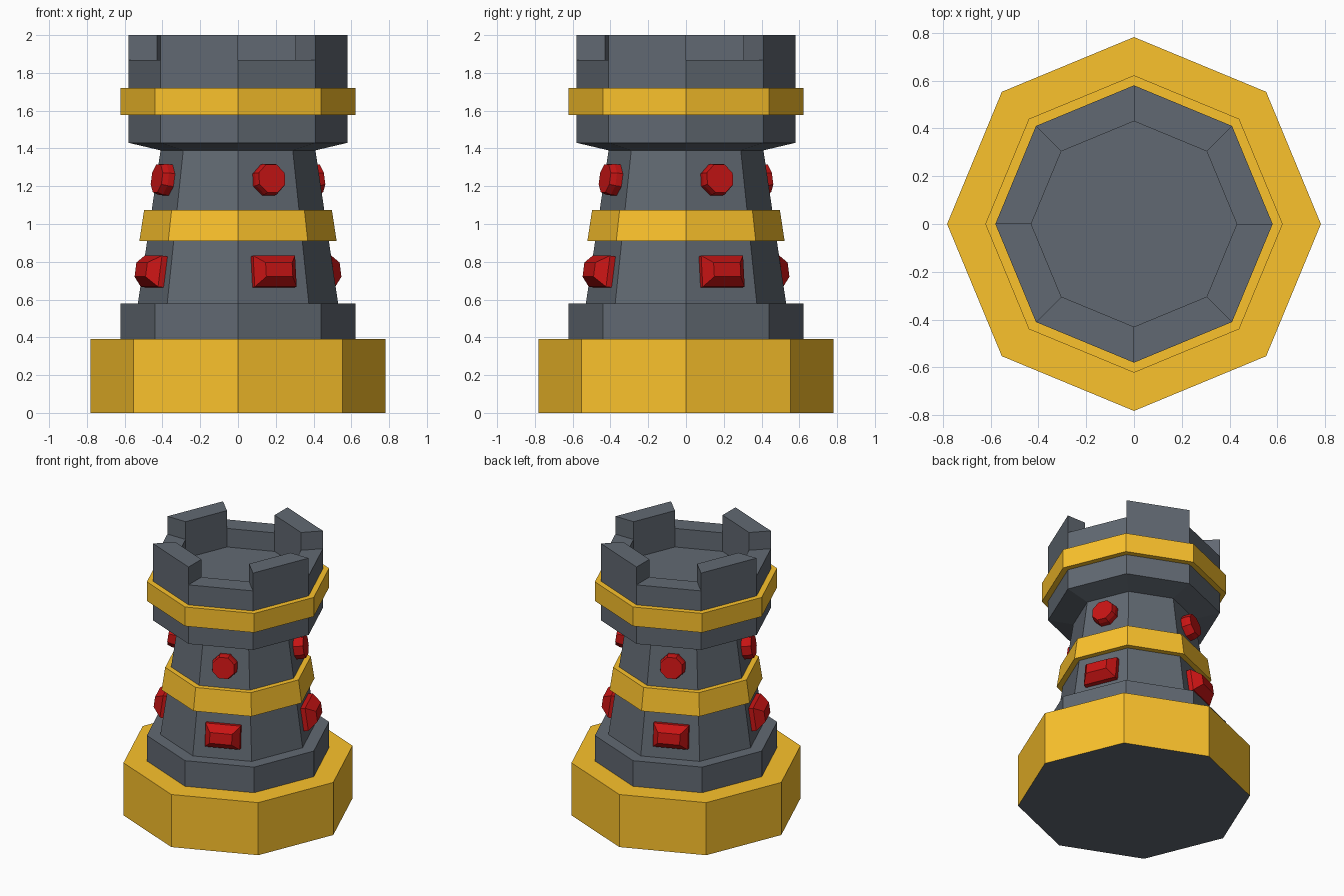
import bpy, bmesh
from math import cos, sin, pi, radians, atan2
from mathutils import Matrix

if "Cube" in bpy.data.objects:
    bpy.data.objects.remove(bpy.data.objects["Cube"])

SIDES = 8


def material(name, color):
    m = bpy.data.materials.new(name)
    m.diffuse_color = color
    m.use_nodes = True
    m.node_tree.nodes["Principled BSDF"].inputs["Base Color"].default_value = m.diffuse_color
    return m


gold = material("gold", (0.97, 0.54, 0.025, 1))
red = material("red", (0.58, 0.007, 0.007, 1))
slate = material("slate", (0.12, 0.141, 0.168, 1))


def loft(name, loops, mat, cap_start=False, cap_end=False, wrap=False, xform=None):
    """Skin a stack of closed loops; wrap joins the last loop to the first."""
    bm = bmesh.new()
    rings = [[bm.verts.new(p) for p in loop] for loop in loops]
    n = len(rings[0])
    pairs = list(zip(rings, rings[1:]))
    if wrap:
        pairs.append((rings[-1], rings[0]))
    for a, b in pairs:
        for i in range(n):
            j = (i + 1) % n
            bm.faces.new((a[i], a[j], b[j], b[i]))
    if cap_start:
        bm.faces.new(rings[0][::-1])
    if cap_end:
        bm.faces.new(rings[-1])
    if xform:
        bm.transform(xform)
    me = bpy.data.meshes.new(name)
    bm.to_mesh(me)
    bm.free()
    me.materials.append(mat)
    ob = bpy.data.objects.new(name, me)
    bpy.context.collection.objects.link(ob)
    return ob


def octagon(r, z):
    return [(r * cos(i * 2 * pi / SIDES), r * sin(i * 2 * pi / SIDES), z) for i in range(SIDES)]


def lathe(name, profile, mat, **kw):
    return loft(name, [octagon(r, z) for r, z in profile], mat, **kw)


# Base: gold plinth standing on a slate underside
lathe("base_plinth", [(0.782, 0), (0.782, 0.39), (0.62, 0.39)], gold)
lathe("base_underside", [(0.782, 0)], slate, cap_start=True)

# Tower: step, tapered shaft, flared head, parapet and sunken floor
lathe("tower_body", [(0.622, 0.39), (0.622, 0.58), (0.53, 0.58), (0.41, 1.39), (0.58, 1.43),
                     (0.58, 1.868), (0.43, 1.868), (0.43, 1.73)], slate, cap_end=True)

# Gold bands
lathe("middle_band", [(0.475, 0.91), (0.522, 0.91), (0.497, 1.075), (0.452, 1.075)], gold, wrap=True)
lathe("upper_band", [(0.57, 1.578), (0.622, 1.578), (0.622, 1.72), (0.57, 1.72)], gold, wrap=True)


def merlon(k):
    """Wall block over one face of the parapet."""
    a, b = radians(45 + 90 * k), radians(90 + 90 * k)
    corners = [(0.43, a), (0.58, a), (0.58, b), (0.43, b)]
    loops = [[(r * cos(t), r * sin(t), z) for r, t in corners] for z in (1.868, 2.0)]
    loft(f"merlon_{k + 1}", loops, slate, cap_end=True)


# Gem outlines in local axes: x along the face, y up, z outward
def rect(w, h, d):
    return [(-w, -h, d), (w, -h, d), (w, h, d), (-w, h, d)]


def round_outline(r, d):
    return [(r * cos(pi / 8 + i * pi / 4), r * sin(pi / 8 + i * pi / 4), d) for i in range(8)]


TILT = atan2(0.12 * cos(pi / 8), 0.81)


def face_frame(k, dist, side, z):
    """Place a gem on every other shaft face, leaning with the taper."""
    return (Matrix.Rotation(radians(22.5 + 90 * k), 4, 'Z')
            @ Matrix.Translation((dist, side, z))
            @ Matrix.Rotation(-TILT, 4, 'Y')
            @ Matrix(((0, 0, 1, 0), (1, 0, 0, 0), (0, 1, 0, 0), (0, 0, 0, 1))))


for k in range(4):
    merlon(k)
    loft(f"square_gem_{k + 1}",
         [rect(0.12, 0.083, -0.02), rect(0.12, 0.083, 0.032), rect(0.076, 0.038, 0.092)],
         red, cap_start=True, cap_end=True, xform=face_frame(k, 0.467, 0.005, 0.746))
    loft(f"round_gem_{k + 1}",
         [round_outline(0.089, -0.02), round_outline(0.089, 0.035), round_outline(0.08, 0.067)],
         red, cap_start=True, cap_end=True, xform=face_frame(k, 0.40, 0.002, 1.232))
